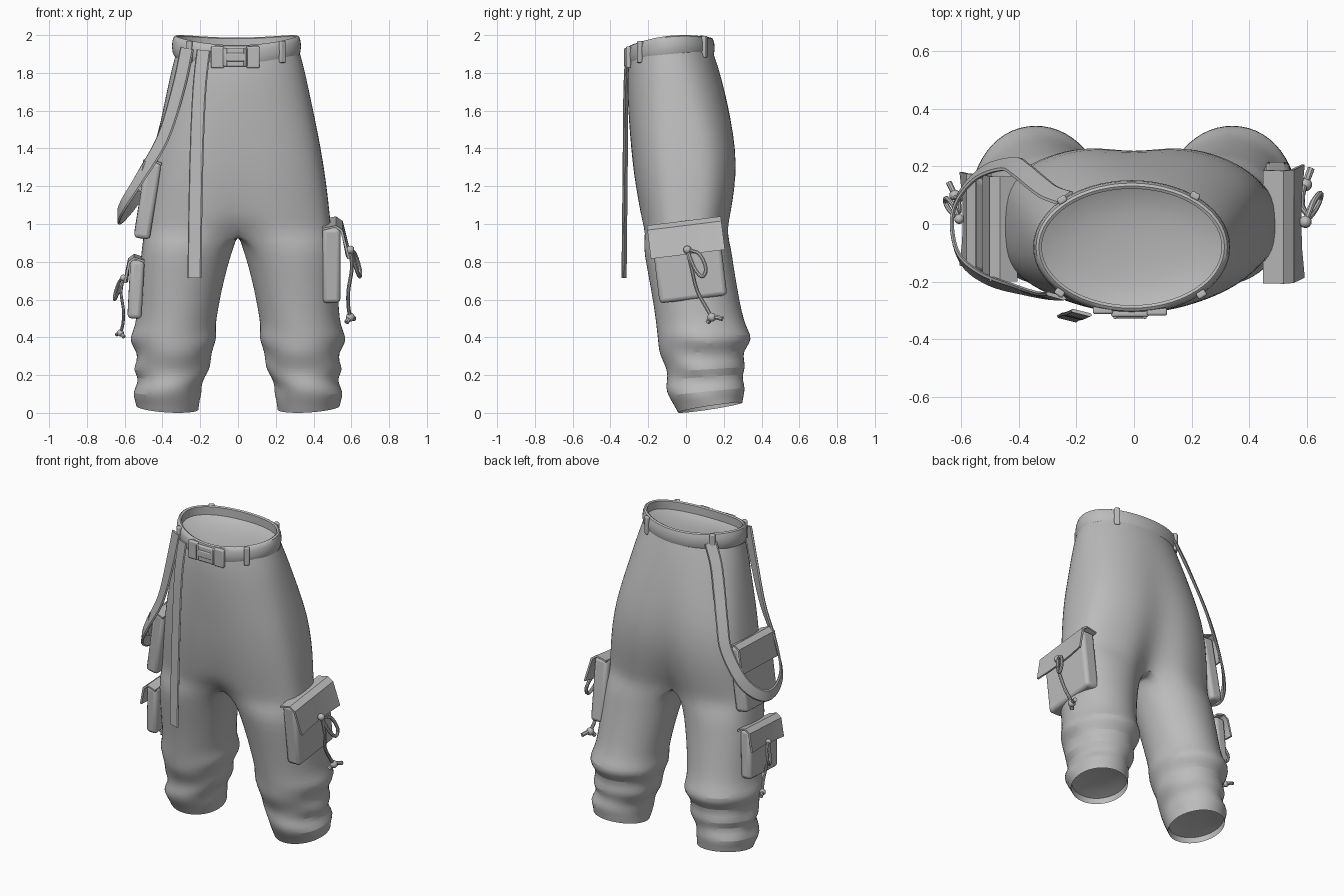
import bpy, bmesh, math
from mathutils import Vector, Matrix

if "Cube" in bpy.data.objects:
    bpy.data.objects.remove(bpy.data.objects["Cube"])

cloth = bpy.data.materials.new("grey_cloth")
cloth.diffuse_color = (0.5, 0.5, 0.5, 1)
cloth.use_nodes = True
cloth.node_tree.nodes["Principled BSDF"].inputs["Base Color"].default_value = cloth.diffuse_color
rad, TAU = math.radians, 2 * math.pi


def finish(name, bm, bevel=0, subsurf=0, mirror=False, recalc=True):
    if recalc:
        bmesh.ops.recalc_face_normals(bm, faces=bm.faces)
    me = bpy.data.meshes.new(name)
    bm.to_mesh(me)
    bm.free()
    ob = bpy.data.objects.new(name, me)
    bpy.context.collection.objects.link(ob)
    me.materials.append(cloth)
    if mirror:
        m = ob.modifiers.new("mirror", 'MIRROR')
        m.use_clip, m.merge_threshold = True, 0.002
    if bevel:
        b = ob.modifiers.new("bevel", 'BEVEL')
        b.width, b.segments = bevel, 3
    if subsurf:
        s = ob.modifiers.new("smooth", 'SUBSURF')
        s.levels = s.render_levels = subsurf
    bpy.ops.object.select_all(action='DESELECT')
    ob.select_set(True)
    bpy.context.view_layer.objects.active = ob
    bpy.ops.object.shade_smooth_by_angle(angle=rad(40))


def bridge(bm, r, s, closed=True):
    n = len(r)
    for i in range(n if closed else n - 1):
        j = (i + 1) % n
        bm.faces.new((r[i], s[i], s[j], r[j]))


def catmull(pts, n=6):
    pts = [Vector(p) for p in pts]
    out = []
    for i in range(len(pts) - 1):
        a, b, c, d = pts[max(i - 1, 0)], pts[i], pts[i + 1], pts[min(i + 2, len(pts) - 1)]
        for t in (k / n for k in range(n)):
            out.append(0.5 * (2 * b + (c - a) * t + (2 * a - 5 * b + 4 * c - d) * t * t
                              + (3 * b - a - 3 * c + d) * t ** 3))
    return out + [pts[-1]]


def sweep(name, path, section, side_dir):
    """Sweep a closed (width, depth) section; side_dir(p) is the depth direction."""
    bm = bmesh.new()
    rings = []
    for i, p in enumerate(path):
        tan = (path[min(i + 1, len(path) - 1)] - path[max(i - 1, 0)]).normalized()
        wide = tan.cross(side_dir(p)).normalized()
        deep = wide.cross(tan)
        rings.append([bm.verts.new(p + wide * a + deep * b) for a, b in section])
    for r, s in zip(rings, rings[1:]):
        bridge(bm, r, s)
    bm.faces.new(rings[0])
    bm.faces.new(rings[-1])
    finish(name, bm)


def strap_section(w, t):
    return [(-w / 2, 0), (-w / 2 + t / 2, t / 2), (w / 2 - t / 2, t / 2),
            (w / 2, 0), (w / 2 - t / 2, -t / 2), (-w / 2 + t / 2, -t / 2)]


# Trousers: half of the body as rings, continued as a closed leg below the crotch
# torso rows: z, half width, front y, back y, centre pinch
TORSO = [(1.90, .330, -.300, .140, 0), (1.82, .352, -.310, .170, 0), (1.70, .378, -.312, .210, .02),
         (1.55, .410, -.307, .252, .05), (1.40, .440, -.297, .279, .08), (1.25, .464, -.284, .284, .12),
         (1.12, .480, -.264, .268, .20), (1.02, .490, -.248, .250, .30), (0.95, .499, -.236, .242, .45)]
# leg rows: z, inner x, outer x, front y, back y
LEG = [(.88, .022, .510, -.228, .240), (.78, .054, .520, -.210, .252), (.65, .086, .530, -.186, .275),
       (.54, .106, .536, -.168, .295), (.46, .120, .545, -.158, .318), (.41, .112, .570, -.156, .344),
       (.37, .116, .568, -.148, .342), (.32, .142, .535, -.138, .310), (.27, .146, .540, -.120, .304),
       (.23, .150, .556, -.104, .312), (.19, .172, .528, -.098, .304), (.15, .196, .536, -.104, .308),
       (.11, .194, .560, -.098, .312), (.07, .204, .548, -.072, .302), (.028, .208, .540, -.044, .300)]
M, K, OPEN = 21, 7, rad(138)
bm = bmesh.new()
rows = []
for z, w, f, b, pinch in TORSO:
    cy, ry = (f + b) / 2, (b - f) / 2
    low = min(1, (1.9 - z) / .5)
    row = []
    for i in range(M):
        t = -math.pi / 2 + math.pi * i / (M - 1)
        x = w * math.cos(t) if 0 < i < M - 1 else 0
        s = math.copysign(abs(math.sin(t)) ** (.95 - .29 * low), t)
        k = pinch * math.exp(-(x / 0.12) ** 2) * (1 if s > 0 else 0.3 if z > 1 else .7)
        row.append(bm.verts.new((x, cy + ry * s * (1 - k), z + .02 * s * max(0, (z - 1.6) / .3))))
    rows.append(row)
first, last = rows[-1][0].co, rows[-1][-1].co
legs = [rows[-1] + [bm.verts.new(last.lerp(first, (i + 1) / (K + 1))) for i in range(K)]]
for z, xi, xo, f, b in LEG:
    cx, rx, cy, ry = (xi + xo) / 2, (xo - xi) / 2, (f + b) / 2, (b - f) / 2
    ring = []
    low = max(0, min(1, (.46 - z) / .1)) * (z > .05)
    square = 1 - .22 * max(0, min(1, (z - .4) / .4))
    for i in range(M + K):
        t = -OPEN + 2 * OPEN * i / (M - 1) if i < M else OPEN + (TAU - 2 * OPEN) * (i - M + 1) / (K + 1)
        fold = 1 + low * .026 * math.sin(z * 38 + 3 * t + 1.5 * math.sin(2 * t))
        c, s = math.cos(t), math.sin(t)
        y = math.copysign(abs(s) ** (square if c > 0 else 1), s)
        ring.append(bm.verts.new((cx + rx * fold * c, cy + ry * fold * y,
                                  z + .028 * s * max(0, 1 - z / .4) + .012 * c * max(0, 1 - z / .15))))
    legs.append(ring)
for r, s in zip(rows, rows[1:]):
    bridge(bm, r, s, False)
for r, s in zip(legs, legs[1:]):
    bridge(bm, r, s)
finish("trousers", bm, subsurf=1, mirror=True, recalc=False)

# Leg openings: short inner wall closed by a shallow dome
bm = bmesh.new()
rings = [[bm.verts.new((.374 + .164 * q * math.cos(a), .128 + .170 * q * math.sin(a),
                        .028 + .026 * q * math.sin(a) + .010 * q * math.cos(a) + dz))
          for a in (TAU * i / 40 for i in range(40))]
         for q, dz in ((1, 0), (.975, .035), (.7, .044), (.35, .05))]
for r, s in zip(rings, rings[1:]):
    bridge(bm, r, s)
bm.faces.new(rings[-1])
finish("leg_lining", bm, mirror=True)


# Waistband following the tilted rim, with an inner lining
def waist(a, out, dz, q=1):
    s = math.sin(a) * q
    return Vector(((.322 + out) * math.cos(a) * q - .008, -.08 + (.212 + out) * s,
                   1.965 + .02 * s + .03 * (q * q - s * s) + dz))


def rim_rings(name, profile, closed, n=56):
    bm = bmesh.new()
    rings = [[bm.verts.new(waist(TAU * i / n, *p)) for i in range(n)] for p in profile]
    for r, s in zip(rings, rings[1:] + rings[:1] if closed else rings[1:]):
        bridge(bm, r, s)
    if not closed:
        bm.faces.new(rings[-1])
    finish(name, bm)


rim_rings("waistband", [(-.010, -.004), (0, .002), (.010, -.004), (.017, -.025), (.020, -.055),
                        (.016, -.085), (.008, -.105), (-.010, -.105)], True)
rim_rings("waist_lining", [(-.009, -.055), (-.009, -.068, .85), (-.009, -.078, .6),
                           (-.009, -.084, .3)], False)


def box(name, size, mat, bevel):
    bm = bmesh.new()
    bmesh.ops.create_cube(bm, size=1, matrix=mat @ Matrix.Diagonal((*size, 1)))
    finish(name, bm, bevel)


# Belt loops
for i, a in enumerate(map(rad, (-45, -137, 50, 135))):
    turn = math.atan2(math.sin(a) / .212, math.cos(a) / .322) + math.pi / 2
    box(f"belt_loop_{i}", (.034, .024, .115),
        Matrix.Translation(waist(a, .02, -.055)) @ Matrix.Rotation(turn, 4, 'Z'), .007)

# Buckle: two frames and a central clasp
for x, w, h, d in ((-.108, .07, .115, .026), (.080, .07, .115, .026), (-.014, .13, .10, .024),
                   (-.014, .11, .045, .034)):
    box("buckle_part", (w, d, h), Matrix.Translation((x, -.311 + x * x, 1.883)), .008)
for x in (-.065, .037):
    box("buckle_bar", (.014, .034, .095), Matrix.Translation((x, -.312, 1.883)), .005)

# Hanging belt end in front and looped strap on the side
sweep("hanging_strap", catmull([(-.182, -.308, 1.92), (-.205, -.318, 1.7), (-.221, -.322, 1.3),
                                (-.231, -.328, .715)]),
      strap_section(.076, .012), lambda p: Vector((-.25, -1, 0)))
sweep("side_strap", catmull([(-.27, -.250, 1.93), (-.315, -.248, 1.72), (-.395, -.228, 1.46),
                             (-.515, -.190, 1.25), (-.602, -.12, 1.11), (-.632, 0, 1.04),
                             (-.605, .10, 1.05), (-.53, .18, 1.15), (-.435, .208, 1.34),
                             (-.39, .185, 1.50), (-.345, .148, 1.66), (-.295, .11, 1.82),
                             (-.24, .09, 1.94)]),
      strap_section(.075, .014), lambda p: Vector((min(p.x + .2, -.1), p.y * 1.4, 0)).normalized())


# Cargo pockets in a local frame: x outward, y along the leg side, z up
def tube(name, pts, mat, r):
    sec = [(r * math.cos(k * math.pi / 4), r * math.sin(k * math.pi / 4)) for k in range(8)]
    sweep(name, [mat @ p for p in catmull(pts, 5)], sec, lambda p: Vector((.83, .31, .2)))


def pocket(name, side, origin, w, h, d, tilt, lean, flap_out, c):
    mat = (Matrix.Translation(origin) @ Matrix.Diagonal((side, 1, 1, 1))
           @ Matrix.Rotation(rad(tilt), 4, 'X') @ Matrix.Rotation(rad(lean), 4, 'Y'))
    box(name + "_pocket", (d, w, h), mat, .022)
    # folded flap: top strip and flared front sheet
    top, o = h / 2 + .008, d / 2
    prof = [(-o, top - .005), (o * .5, top + .010), (o + .012, top - .015),
            (o + flap_out, top - h * .42), (o + flap_out - .012, top - h * .42),
            (o, top - .022), (o * .4, top), (-o, top - .017)]
    bm = bmesh.new()
    cols = []
    for k in (-1, -.5, 0, .5, 1):
        sag = .012 * (1 - k * k)
        cols.append([bm.verts.new(mat @ Vector((x - (sag if x > o + .013 else 0), k * (w + .035) / 2, z)))
                     for x, z in prof])
    for a, b in zip(cols, cols[1:]):
        bridge(bm, a, b)
    bm.faces.new(cols[0])
    bm.faces.new(cols[-1])
    finish(name + "_flap", bm)
    if not c:
        return
    # tied cord: bow, tail and end knot
    x, z = o + flap_out + .002, top - h * .36
    tube(name + "_bow", [(x, 0, z), (x + .025 * c, .06 * c, z - .03 * c), (x + .05 * c, .085 * c, z - .11 * c),
                         (x + .05 * c, .06 * c, z - .15 * c), (x + .03 * c, .025 * c, z - .10 * c),
                         (x, 0, z)], mat, .0105 * c)
    tube(name + "_tail", [(x, 0, z), (x + .008, .01 * c, z - .1 * c), (x - .01, .025 * c, z - .22 * c),
                          (x - .01, .06 * c, z - .31 * c), (x, .085 * c, z - .37 * c)], mat, .0105 * c)
    for p, r in (((x, 0, z), .022), ((x, .085 * c, z - .37 * c), .024)):
        bm = bmesh.new()
        bmesh.ops.create_uvsphere(bm, u_segments=10, v_segments=6, radius=r * c,
                                  matrix=mat @ Matrix.Translation(p))
        finish(name + "_knot", bm)
    tube(name + "_cord_end", [(x - .02, .06 * c, z - .395 * c), (x, .09 * c, z - .37 * c),
                              (x + .02, .14 * c, z - .385 * c)], mat, .013 * c)


pocket("right", 1, (.495, .015, .80), .36, .40, .095, 7, 0, .05, 1)
pocket("left_upper", -1, (-.478, -.01, 1.13), .33, .41, .085, 2, -9, .012, 0)
pocket("left_lower", -1, (-.54, .02, .66), .29, .31, .075, 3, -3, .03, .8)
